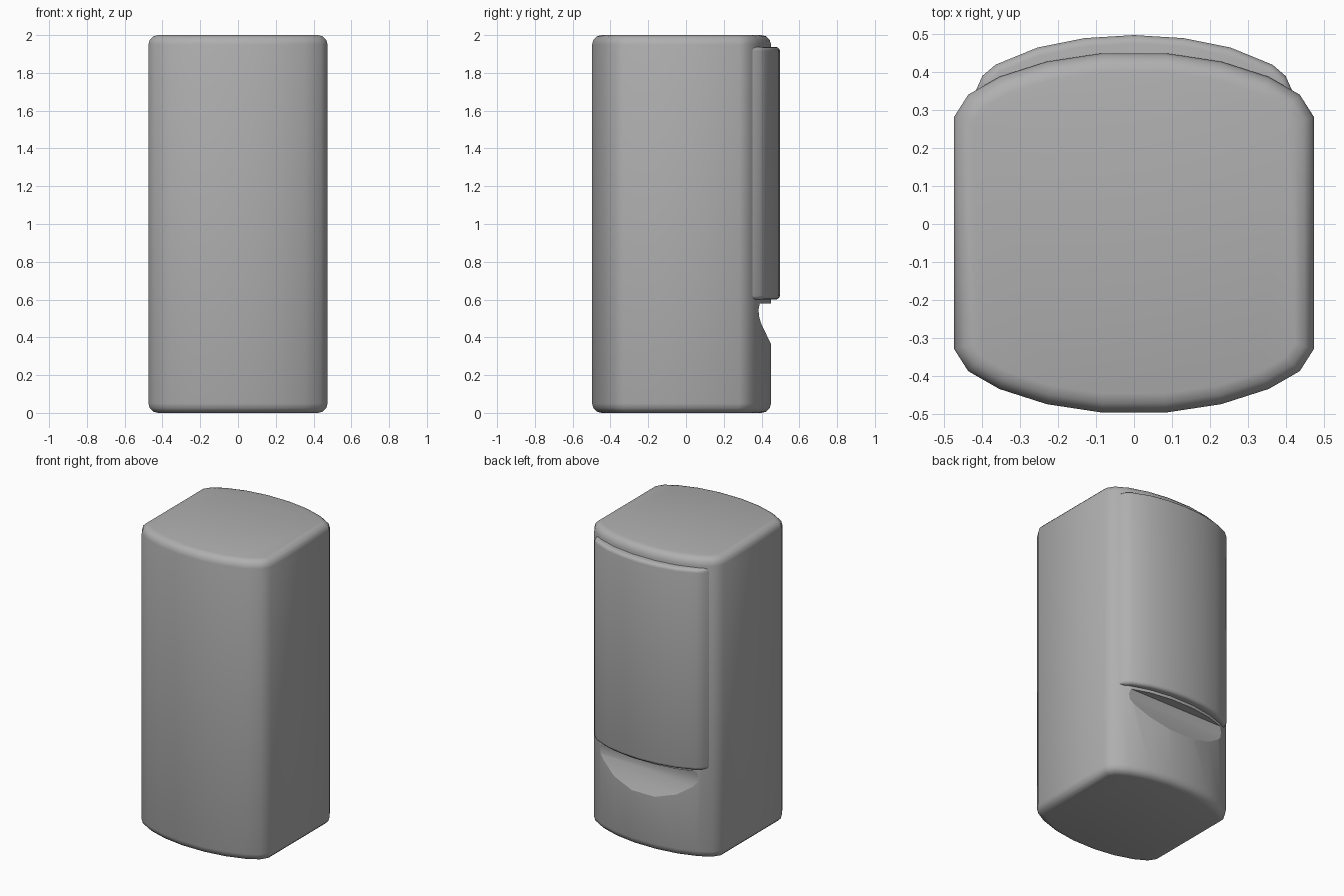
import bpy, bmesh, math

if "Cube" in bpy.data.objects:
    bpy.data.objects.remove(bpy.data.objects["Cube"])

# Mid grey finish shared by all parts
grey = bpy.data.materials.new("mid_grey")
grey.diffuse_color = (0.43, 0.43, 0.43, 1.0)
grey.use_nodes = True
grey.node_tree.nodes["Principled BSDF"].inputs["Base Color"].default_value = grey.diffuse_color


def prism(name, outline, lo, hi, axis='z', bevel=0.0):
    """Extrude a closed 2D outline along z (x, y points) or x (y, z points)."""
    bm = bmesh.new()
    place = (lambda p, h: (p[0], p[1], h)) if axis == 'z' else (lambda p, h: (h, p[0], p[1]))
    rings = [[bm.verts.new(place(p, h)) for p in outline] for h in (lo, hi)]
    caps = [bm.faces.new(r) for r in rings]
    n = len(outline)
    for i in range(n):
        j = (i + 1) % n
        bm.faces.new((rings[0][i], rings[0][j], rings[1][j], rings[1][i]))
    bmesh.ops.recalc_face_normals(bm, faces=bm.faces)
    if bevel:
        edges = list({e for f in caps for e in f.edges})
        bmesh.ops.bevel(bm, geom=edges, offset=bevel, segments=3,
                        profile=0.5, affect='EDGES')
    mesh = bpy.data.meshes.new(name)
    bm.to_mesh(mesh)
    bm.free()
    mesh.materials.append(grey)
    obj = bpy.data.objects.new(name, mesh)
    bpy.context.collection.objects.link(obj)
    return obj


def mirrored(half):
    """Complete a right-hand half outline with its left-hand mirror."""
    return half + [(-x, y) for x, y in reversed(half) if x > 0]


def smooth(obj, angle):
    bpy.ops.object.select_all(action='DESELECT')
    obj.select_set(True)
    bpy.context.view_layer.objects.active = obj
    bpy.ops.object.shade_smooth_by_angle(angle=math.radians(angle))


# Main housing: bowed front and back, flat sides, rounded top and bottom rims
body = prism("housing", mirrored([
    (0.085, -0.497), (0.23, -0.475), (0.355, -0.435), (0.437, -0.388), (0.474, -0.33),
    (0.474, 0.283), (0.437, 0.341), (0.355, 0.388), (0.23, 0.428), (0.085, 0.45)]),
    0.0, 2.0, bevel=0.05)

# Scooped recess below the panel
cutter = prism("recess_cutter", [
    (0.47, 0.325), (0.447, 0.37), (0.397, 0.475), (0.387, 0.51), (0.384, 0.545),
    (0.39, 0.58), (0.60, 0.58), (0.60, 0.325)], -0.6, 0.6, axis='x')
cutter.hide_render = True
cut = body.modifiers.new("recess", 'BOOLEAN')
cut.operation = 'DIFFERENCE'
cut.solver = 'EXACT'
cut.object = cutter
bpy.context.view_layer.objects.active = body
bpy.ops.object.modifier_apply(modifier=cut.name)
bpy.data.objects.remove(cutter)
smooth(body, 35)

# Crisp rim where the recess meets the outer wall
bm = bmesh.new()
bm.from_mesh(body.data)
scoop = {f for f in bm.faces if abs(f.normal.x) < 1e-3
         and f.calc_center_median().y < 0.4485
         and all(0.31 < v.co.z < 0.59 for v in f.verts)}
for e in bm.edges:
    if sum(f in scoop for f in e.link_faces) == 1:
        e.smooth = False
bm.to_mesh(body.data)
bm.free()

# Raised curved panel on the back
panel = prism("back_panel", mirrored([
    (0.0, 0.345), (0.42, 0.345), (0.40, 0.39), (0.365, 0.42),
    (0.255, 0.465), (0.13, 0.49), (0.0, 0.498)]), 0.6, 1.937, bevel=0.022)
smooth(panel, 40)
